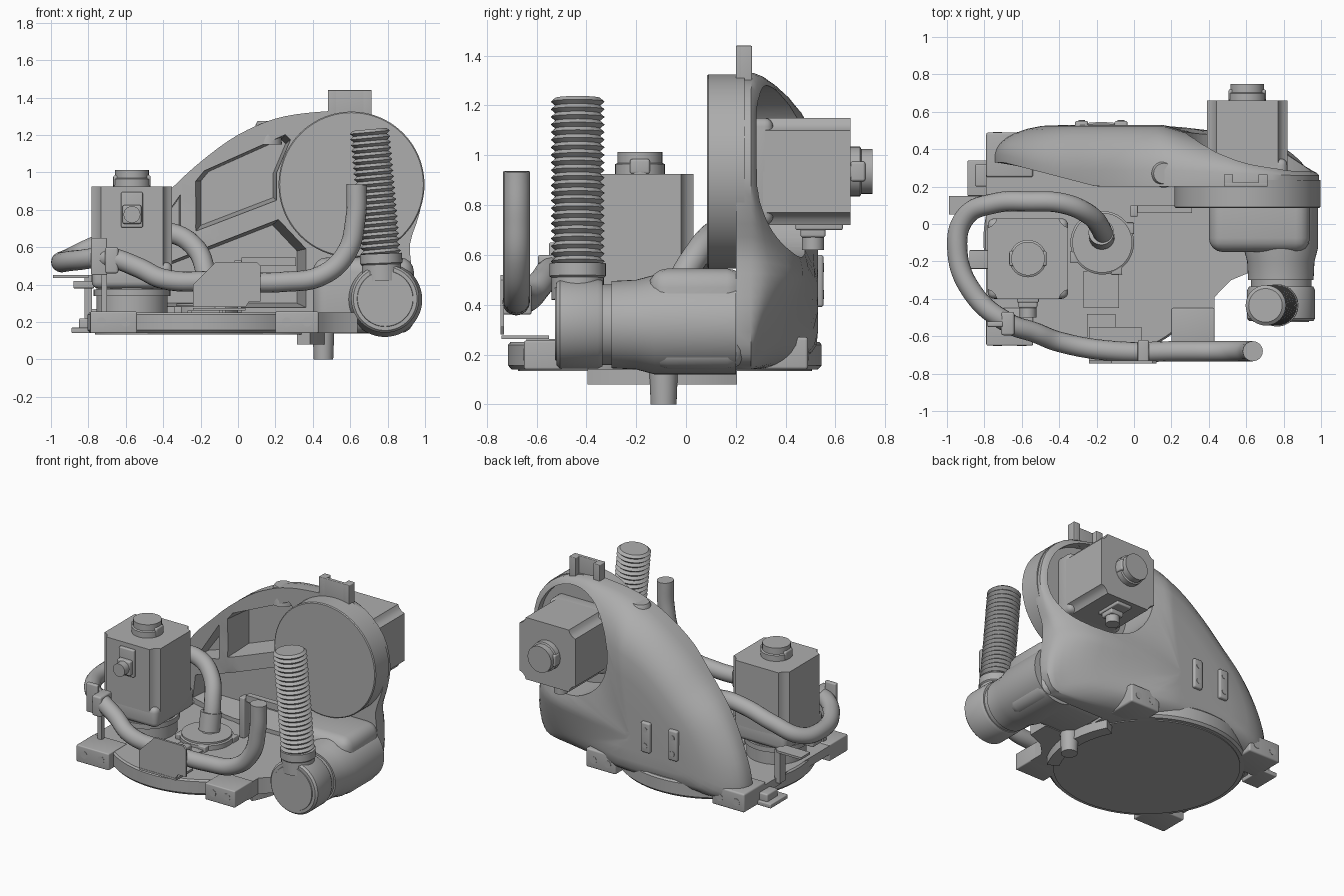
import bpy, bmesh
from math import sin, cos, pi, radians
from mathutils import Vector, Matrix

if "Cube" in bpy.data.objects:
    bpy.data.objects.remove(bpy.data.objects["Cube"])

GREY = (0.42, 0.42, 0.42, 1)
grey = bpy.data.materials.new("cast_grey")
grey.use_nodes = True
grey.diffuse_color = GREY
grey.node_tree.nodes["Principled BSDF"].inputs["Base Color"].default_value = GREY
parts = []


def make(name, bm, matrix=None):
    if matrix:
        bm.transform(matrix)
    bmesh.ops.recalc_face_normals(bm, faces=bm.faces)
    mesh = bpy.data.meshes.new(name)
    bm.to_mesh(mesh)
    bm.free()
    mesh.materials.append(grey)
    obj = bpy.data.objects.new(name, mesh)
    bpy.context.collection.objects.link(obj)
    parts.append(obj)
    return obj


def activate(obj):
    bpy.ops.object.select_all(action='DESELECT')
    obj.select_set(True)
    bpy.context.view_layer.objects.active = obj


def loft(name, rings, matrix=None):
    bm = bmesh.new()
    rows = [[bm.verts.new(p) for p in ring] for ring in rings]
    n = len(rows[0])
    for a, b in zip(rows, rows[1:]):
        for i in range(n):
            j = (i + 1) % n
            bm.faces.new((a[i], a[j], b[j], b[i]))
    bm.faces.new(rows[0])
    bm.faces.new(rows[-1])
    return make(name, bm, matrix)


def lathe(name, a, b, profile, seg=48, matrix=None):
    """Turned part along a-b; profile holds (fraction, radius)."""
    a, b = Vector(a), Vector(b)
    q = (b - a).to_track_quat('Z', 'Y')
    ring = [Vector((cos(2 * pi * i / seg), sin(2 * pi * i / seg), 0)) for i in range(seg)]
    return loft(name, [[a.lerp(b, t) + q @ (v * r) for v in ring] for t, r in profile], matrix)


def cyl(name, a, b, r, seg=48, matrix=None):
    return lathe(name, a, b, [(0, r), (1, r)], seg, matrix)


def box(name, lo, hi, bevel=0.0, matrix=None):
    bm = bmesh.new()
    lo, hi = Vector(lo), Vector(hi)
    size = hi - lo
    bmesh.ops.create_cube(bm, size=1, matrix=Matrix.Translation((lo + hi) / 2) @ Matrix.Diagonal((*size, 1)))
    if bevel:
        bmesh.ops.bevel(bm, geom=bm.edges[:], offset=bevel, segments=4, profile=0.5, affect='EDGES')
    return make(name, bm, matrix)


def prism(name, pts, a, b, axis='z', taper=1.0, matrix=None):
    cu = sum(p[0] for p in pts) / len(pts)
    cv = sum(p[1] for p in pts) / len(pts)

    def ring(w, s):
        flat = [(cu + (u - cu) * s, cv + (v - cv) * s) for u, v in pts]
        return [(u, w, v) if axis == 'y' else (u, v, w) for u, v in flat]
    return loft(name, [ring(a, 1), ring(b, taper)], matrix)


def hose(name, pts, r):
    cu = bpy.data.curves.new(name, 'CURVE')
    cu.dimensions = '3D'
    cu.bevel_depth = r
    cu.bevel_resolution = 6
    cu.resolution_u = 10
    cu.use_fill_caps = True
    sp = cu.splines.new('BEZIER')
    sp.bezier_points.add(len(pts) - 1)
    for bp, p in zip(sp.bezier_points, pts):
        bp.co = p
        bp.handle_left_type = bp.handle_right_type = 'AUTO'
    cu.materials.append(grey)
    obj = bpy.data.objects.new(name, cu)
    bpy.context.collection.objects.link(obj)
    activate(obj)
    bpy.ops.object.convert(target='MESH')
    parts.append(bpy.context.view_layer.objects.active)


def smooth_loop(pts, n=3):
    p = [Vector(q) for q in pts]
    out = []
    for i in range(len(p)):
        a, b, c, d = (p[(i + k) % len(p)] for k in (-1, 0, 1, 2))
        for k in range(n):
            t = k / n
            out.append(b + (c - a) * (t / 2) + (a * 2 - b * 5 + c * 4 - d) * (t * t / 2)
                       + (b * 3 - a - c * 3 + d) * (t ** 3 / 2))
    return out


def clamp(v):
    return max(0.0, min(1.0, v))


def cut(obj, cutter):
    cutter.hide_render = True
    mod = obj.modifiers.new("cut", 'BOOLEAN')
    mod.operation, mod.solver, mod.object = 'DIFFERENCE', 'EXACT', cutter
    activate(obj)
    bpy.ops.object.modifier_apply(modifier=mod.name)
    parts.remove(cutter)
    bpy.data.objects.remove(cutter)


# Domed housing: one outline lofted from its front rim to a rounded back
outline = smooth_loop([
    (-.72, .16), (-.74, .3), (-.68, .5), (-.55, .72), (-.36, .91), (-.22, 1.04), (-.05, 1.17),
    (.1, 1.25), (.25, 1.3), (.45, 1.325), (.61, 1.325), (.8, 1.27), (.94, 1.13), (.99, .95),
    (.97, .78), (.92, .62), (.93, .48), (.94, .34), (.91, .2), (.8, .145), (.4, .14), (-.1, .14), (-.5, .14)])
centre = Vector((.05, .45))


def front_y(x):
    return .2 + .13 * clamp((-.2 - x) / .5)


def back_y(x, z, s):
    right = clamp((x - .15) / .7)
    end = .53 - right * (.08 + .13 * clamp((z - .55) / .3) + .18 * clamp((.5 - z) / .36))
    start = min(max(.29 - .03 * right, front_y(x) + .04), end - .01)
    return start + (end - start) * (1 - clamp((s - .55) / .45) ** 2.6) ** .6


def shell_ring(s, back):
    pts = [centre + (p - centre) * s for p in outline]
    return [(p.x, back_y(p.x, p.y, s) if back else front_y(p.x), p.y) for p in pts]


rings = [shell_ring(s, False) for s in (.05, .5, .85, 1)]
rings += [shell_ring(s, True) for s in (1, .985, .96, .92, .86, .78, .68, .5, .25, .05)]
housing = loft("housing", rings)
for pocket in ([(-.25, .95), (-.2, 1.01), (.27, 1.22), (.3, 1.19), (.22, 1), (.22, .84), (-.25, .66)],
               [(-.25, .58), (.24, .77), (.4, .6), (.4, .26), (-.62, .26), (-.59, .45)],
               [(-.54, .56), (-.3, .64), (-.3, .9)]):
    cut(housing, prism("pocket_cutter", pocket, .05, .4, 'y', .82))
cut(housing, cyl("motor_opening_cutter", (.605, .23, .935), (.605, .8, .935), .345, 64))

# Arm joint drum, lower body and front outlet
lathe("joint_drum", (.607, .085, .935), (.607, .235, .935), [(0, .384), (.04, .39), (1, .39)], 80)
box("lower_body", (.4, -.15, .14), (.94, .24, .545), .075)
lathe("outlet_tube", (.785, -.3, .32), (.785, .2, .32), [(0, .175), (.2, .18), (.35, .2), (1, .2)])
cyl("outlet_flange", (.787, -.34, .32), (.787, -.3, .32), .162)
lathe("outlet_cap", (.787, -.525, .325), (.787, -.335, .325),
      [(0, .148), (.03, .15), (.031, .17), (.1, .182), (.9, .182), (1, .172)], 64)
prism("lower_body_web", [(.38, -.45), (.45, -.37), (.52, -.3), (.64, -.25), (.64, -.1), (.38, -.1)], .14, .25)

# Corrugated hose on its collar
foot, tip = Vector((.77, -.435, .5)), Vector((.703, -.435, 1.23))
ribs = 22
folds = [(k / (2 * ribs), .108 if k % 2 else .09) for k in range(2 * ribs + 1)]
lathe("corrugated_hose", foot.lerp(tip, .08), tip, folds, 40)
lathe("hose_collar", foot - Vector((0, 0, .08)), foot.lerp(tip, .09), [(0, .105), (.6, .105), (.65, .113), (1, .113)])

# Round base with corner pads
bx, by = -.175, -.085
lathe("base_plate", (bx, by, .14), (bx, by, .25), [(0, .615), (.15, .63), (.9, .63), (1, .62)], 96)
cyl("underside_disc", (bx, by, .134), (bx, by, .16), .59, 96)
for side, x0, x1 in (("right", -.79, -.54), ("left", .2, .43)):
    box("front_pad_" + side, (x0, -.65, .14), (x1, -.45, .256), .008)
    box("back_pad_" + side, (x0, .25, .14), (x1, .49, .27), .012)
    for x in (x0 + .06, x1 - .06):
        cyl("front_bolt", (x, -.652, .2), (x, -.6, .2), .025, 20)
        cyl("back_bolt", (x, .4, .2), (x, .492, .2), .025, 20)
box("base_edge_left", (.2, -.5, .14), (.43, .2, .25))
box("base_edge_right", (-.79, -.46, .19), (-.6, .3, .25))

# Curved stop and peg below the base
arc = [radians(a) for a in range(-29, 30, 4)]
prism("stop_rail", [(bx + .64 * cos(a), by + .64 * sin(a)) for a in arc]
      + [(bx + .56 * cos(a), by + .56 * sin(a)) for a in reversed(arc)], .08, .145)
lathe("stop_peg", (.457, -.09, 0), (.457, -.09, .15), [(0, .052), (1, .058)], 32)


# Motors: notched square body, flange, rear cap and side plug
def motor(name, m, length):
    h, n = .215, .05
    corner = [(h, h - n), (h - n * .45, h - n * .8), (h - n * .8, h - n * .45), (h - n, h)]
    section = []
    for k in range(4):
        turn = Matrix.Rotation(k * pi / 2, 2)
        section += [turn @ Vector(p) for p in corner]
    prism(name + "_body", section, .1, length, matrix=m)
    box(name + "_flange", (-h, -h, 0), (h, h, .14), .035, m)
    lathe(name + "_cap", (0, 0, length - .01), (0, 0, length + .088),
          [(0, .1), (.5, .1), (.55, .09), (1, .09)], 32, m)
    box(name + "_cap_tab", (-.1, -.04, length), (.1, .04, length + .06), .01, m)
    box(name + "_plug_plate", (-.058, -h - .02, length - .22), (.058, -h + .02, length - .03), .008, m)
    box(name + "_plug_block", (-.05, -h - .05, length - .2), (.05, -h, length - .1), .01, m)
    cyl(name + "_plug", (0, -h, length - .15), (0, -h - .1, length - .15), .045, 24, m)


motor("small_motor", Matrix.Translation((-.567, -.185, .38)), .545)
turned = Matrix(((-1, 0, 0), (0, 0, 1), (0, 1, 0))).to_4x4()
motor("joint_motor", Matrix.Translation((.605, .21, .935)) @ turned, .45)
cyl("small_motor_seat", (-.567, -.185, .24), (-.567, -.185, .39), .19)
cyl("small_motor_seat_rim", (-.567, -.185, .34), (-.567, -.185, .375), .205)

# Cable conduit looping round the small motor into the socket
hose("cable_conduit", [
    (.635, -.68, .935), (.628, -.68, .75), (.58, -.68, .57), (.45, -.68, .45), (.25, -.68, .415),
    (-.1, -.68, .42), (-.4, -.63, .43), (-.53, -.58, .49), (-.67, -.53, .54), (-.86, -.37, .53), (-.945, -.13, .52),
    (-.9, .04, .54), (-.75, .11, .61), (-.55, .12, .67), (-.38, .11, .68), (-.24, .05, .61),
    (-.175, -.03, .47), (-.17, -.08, .25)], .054)
lathe("socket_ring", (-.17, -.1, .24), (-.17, -.1, .3), [(0, .17), (.7, .17), (.8, .16), (1, .16)])
cyl("conduit_sleeve", (-.172, -.07, .3), (-.175, -.045, .42), .068, 32)
for k in range(4):
    a = k * pi / 2 + .5
    x, y = -.17 + .16 * cos(a), -.1 + .16 * sin(a)
    box("socket_lug", (x - .03, y - .03, .24), (x + .03, y + .03, .285), .006)
box("base_cover_front", (-.25, -.64, .24), (-.1, -.48, .262))
box("base_cover_middle", (-.27, -.45, .24), (-.08, -.25, .262))

# Brackets and clamps
prism("front_shield", [(-.24, .28), (-.24, .4), (-.12, .52), (.1, .52), (.12, .5), (.12, .31), (.06, .31), (.04, .28)],
      -.745, -.73, 'y')
box("front_shield_foot", (-.24, -.74, .262), (.04, -.55, .276))
box("shield_clamp", (.02, -.74, .36), (.08, -.62, .48), .01)
box("conduit_clamp", (-.71, -.595, .46), (-.64, -.47, .6), .012)
box("clamp_plate", (-.785, -.55, .45), (-.7, -.52, .65), .008)
box("clamp_post", (-.73, -.5, .24), (-.7, -.47, .5))
box("cable_rail", (.02, .06, .5), (.31, .1, .545))
box("rail_post", (-.02, .04, .25), (.02, .1, .53), .006)
box("side_bracket", (-.99, .05, .435), (-.8, .15, .45))
box("side_bracket_arm", (-.82, .08, .22), (-.78, .14, .45))
box("side_plate", (-.88, -.24, .38), (-.77, -.14, .42), .006)
box("side_foot", (-.89, .15, .14), (-.76, .34, .17), .006)
box("side_foot_block", (-.85, .2, .15), (-.76, .32, .22), .01)

# Top lug, top boss and rear mounting strips
box("top_lug", (.48, .2, 1.27), (.715, .225, 1.44), .005)
for x in (.48, .665):
    box("top_lug_cheek", (x, .2, 1.27), (x + .05, .265, 1.44), .005)
lathe("top_boss", (.16, .27, 1.15), (.16, .27, 1.275), [(0, .075), (.85, .065), (1, .055)], 32)
for x in (-.28, -.07):
    box("rear_strip", (x - .035, .47, .39), (x + .035, .552, .6), .012)
    for z in (.44, .55):
        cyl("rear_strip_bolt", (x, .5, z), (x, .555, z), .018, 16)

# Smooth shading with crisp edges
bpy.ops.object.select_all(action='DESELECT')
for obj in parts:
    obj.select_set(True)
bpy.context.view_layer.objects.active = housing
bpy.ops.object.shade_smooth_by_angle(angle=radians(35))
